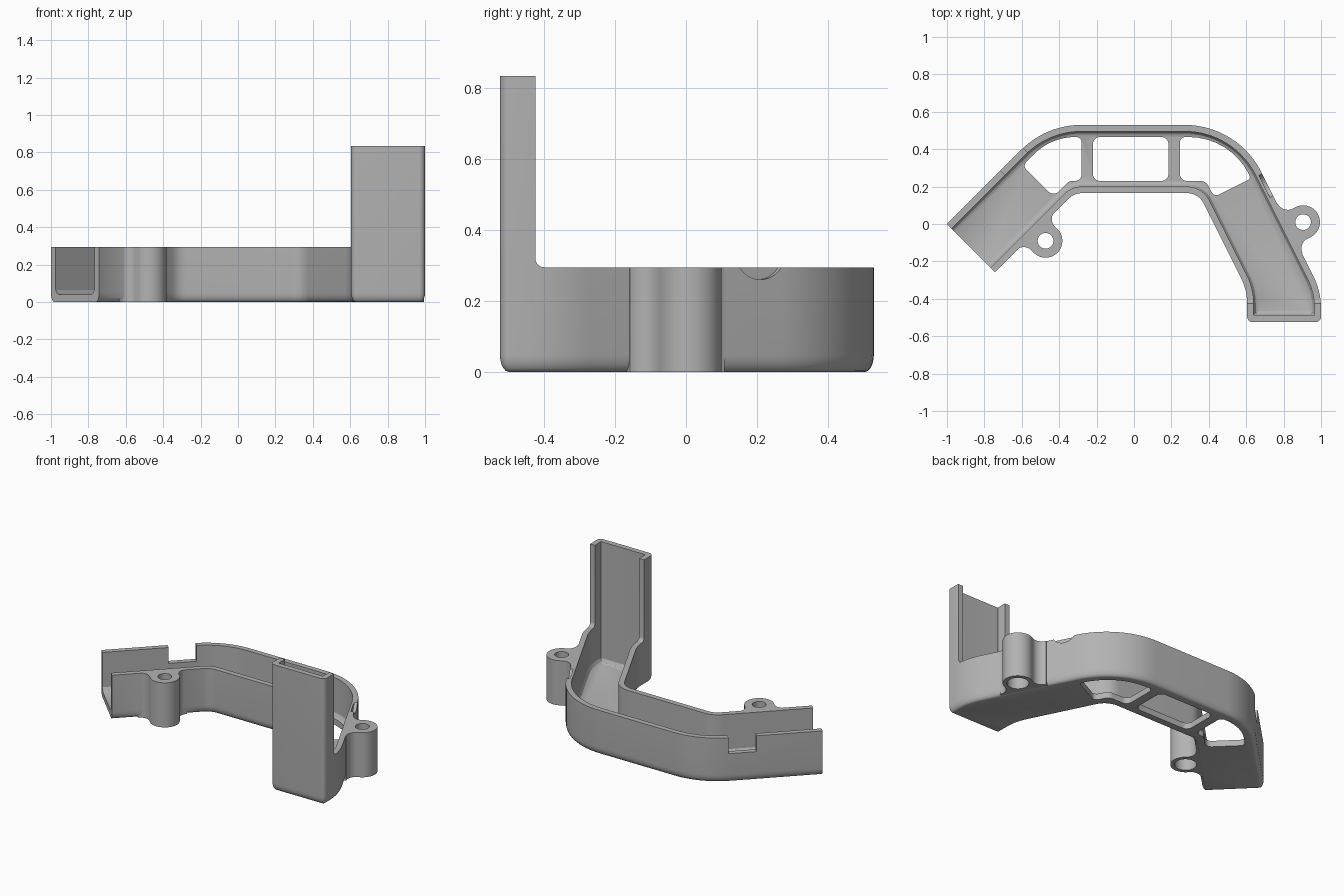
import bpy, bmesh, math
from mathutils import Vector, Matrix

if "Cube" in bpy.data.objects:
    bpy.data.objects.remove(bpy.data.objects["Cube"])

RIM, TOP = 0.295, 0.835
grey = bpy.data.materials.new("grey_plastic")
grey.diffuse_color = (0.45, 0.45, 0.45, 1)
grey.use_nodes = True
grey.node_tree.nodes["Principled BSDF"].inputs["Base Color"].default_value = grey.diffuse_color


def inset(corners, d):
    """Move a counter-clockwise outline of (x, y, radius) corners inward by d."""
    out, n = [], len(corners)
    for i, (x, y, r) in enumerate(corners):
        p = Vector((x, y))
        a = (p - Vector(corners[i - 1][:2])).normalized()
        b = (Vector(corners[(i + 1) % n][:2]) - p).normalized()
        na, nb = Vector((-a.y, a.x)), Vector((-b.y, b.x))
        q = p + (na + nb) * d / (1 + na.dot(nb))
        convex = a.x * b.y - a.y * b.x > 0
        out.append((q.x, q.y, max(r - d, 0.004) if convex else r + d))
    return out


def rounded(corners, seg=14):
    """Replace every corner by an arc of its radius."""
    pts, n = [], len(corners)
    for i, (x, y, r) in enumerate(corners):
        p = Vector((x, y))
        a = (Vector(corners[i - 1][:2]) - p).normalized()
        b = (Vector(corners[(i + 1) % n][:2]) - p).normalized()
        half = a.angle(b) / 2
        c = p + (a + b).normalized() * r / math.sin(half)
        s, e = p + a * r / math.tan(half) - c, p + b * r / math.tan(half) - c
        turn = math.atan2(s.x * e.y - s.y * e.x, s.dot(e))
        for k in range(seg + 1):
            t = turn * k / seg
            pts.append((c.x + s.x * math.cos(t) - s.y * math.sin(t),
                        c.y + s.x * math.sin(t) + s.y * math.cos(t)))
    return pts


def loft(name, layers, matrix=Matrix()):
    """Solid through a stack of (z, points) loops."""
    bm = bmesh.new()
    loops = [[bm.verts.new((x, y, z)) for x, y in pts] for z, pts in layers]
    n = len(loops[0])
    for lo, hi in zip(loops, loops[1:]):
        for i in range(n):
            bm.faces.new((lo[i], lo[(i + 1) % n], hi[(i + 1) % n], hi[i]))
    bm.faces.new(loops[0][::-1])
    bm.faces.new(loops[-1])
    bmesh.ops.recalc_face_normals(bm, faces=bm.faces)
    bm.transform(matrix)
    me = bpy.data.meshes.new(name)
    bm.to_mesh(me)
    bm.free()
    me.materials.append(grey)
    ob = bpy.data.objects.new(name, me)
    bpy.context.collection.objects.link(ob)
    return ob


def circle(r, n=40):
    return [(r * math.cos(2 * math.pi * k / n), r * math.sin(2 * math.pi * k / n)) for k in range(n)]


def box(x, y):
    return [(-x, -y), (x, -y), (x, y), (-x, y)]


def combine(target, tool, op):
    mod = target.modifiers.new(op, 'BOOLEAN')
    mod.operation, mod.solver, mod.object = op, 'EXACT', tool
    with bpy.context.temp_override(object=target, active_object=target):
        bpy.ops.object.modifier_apply(modifier=mod.name)
    bpy.data.objects.remove(tool)


# Channel outline; the left arm is overlong and trimmed afterwards
outline = [(-0.942, -0.458, 0.004), (-0.3195, 0.165, 0.1), (0.345, 0.165, 0.1),
           (0.605, -0.355, 0.3), (0.605, -0.525, 0.03), (1.0, -0.525, 0.03),
           (1.0, -0.36, 0.4), (0.555, 0.53, 0.46), (-0.47, 0.53, 0.46), (-1.2, -0.2, 0.004)]

# Outer body with a rounded bottom edge
body = loft("channel_housing", [
    (0.05 * (1 - math.sin(t)), rounded(inset(outline, 0.025 * (1 - math.cos(t)))))
    for t in (math.pi / 2 * k / 5 for k in range(5, -1, -1))] + [(TOP, rounded(outline))])

# Screw ears: round boss with concave blends into the wall
RB, F, D = 0.09, 0.06, 0.077
ears = [(-0.473, -0.09, -45), (0.904, 0.01, math.degrees(math.atan(0.5)))]
dx = math.sqrt((RB + F) ** 2 - (D - F) ** 2)
lean = math.atan2(D - F, dx)
side = [(dx, -0.02)]
for k in range(9):
    a = -math.pi / 2 - k / 8 * (math.pi / 2 - lean)
    side.append((dx + F * math.cos(a), F + F * math.sin(a)))
for k in range(1, 15):
    a = -lean + k / 14 * (math.pi / 2 + lean)
    side.append((RB * math.cos(a), D + RB * math.sin(a)))
ear_shape = side + [(-x, y) for x, y in side[-2::-1]]
for x, y, ang in ears:
    m = (Matrix.Translation((x, y, 0)) @ Matrix.Rotation(math.radians(ang - 90), 4, 'Z')
         @ Matrix.Translation((0, -D, 0)))
    combine(body, loft("ear", [(0, ear_shape), (RIM + 0.02, ear_shape)], m), 'UNION')

# Hollow cavity with a chamfer along the floor
combine(body, loft("cavity", [(0.04, rounded(inset(outline, 0.06))),
                              (0.047, rounded(inset(outline, 0.046))),
                              (0.065, rounded(inset(outline, 0.035))),
                              (1.0, rounded(inset(outline, 0.035)))]), 'DIFFERENCE')

# Trim above the rim, leaving the tall end guard with a filleted foot
profile = [(1, RIM), (1, 1.1), (-0.425, 1.1)]
for k in range(7):
    a = math.pi + k / 6 * math.pi / 2
    profile.append((-0.4 + 0.025 * math.cos(a), RIM + 0.025 + 0.025 * math.sin(a)))
to_side = Matrix(((0, 0, 1, 0), (1, 0, 0, 0), (0, 1, 0, 0), (0, 0, 0, 1)))
combine(body, loft("rim_trim", [(-1.6, profile), (1.6, profile)], to_side), 'DIFFERENCE')

# Square-cut open end of the left arm
arm = Matrix.Rotation(math.radians(45), 4, 'Z')
cut = Matrix.Translation((-0.871, -0.129, 0)) @ arm @ Matrix.Translation((-0.3, 0, 0))
combine(body, loft("end_trim", [(-0.1, box(0.3, 0.4)), (1, box(0.3, 0.4))], cut), 'DIFFERENCE')

# Floor openings separated by two bars
openings = [
    [(-0.22, 0.23, 0.04), (0.185, 0.23, 0.04), (0.185, 0.465, 0.04), (-0.22, 0.465, 0.04)],
    [(-0.28, 0.23, 0.035), (-0.28, 0.465, 0.03), (-0.443, 0.465, 0.31),
     (-0.597, 0.311, 0.03), (-0.43, 0.146, 0.04), (-0.346, 0.23, 0.04)],
    [(0.245, 0.23, 0.04), (0.385, 0.23, 0.05), (0.428, 0.144, 0.03),
     (0.626, 0.243, 0.02), (0.515, 0.465, 0.36), (0.245, 0.465, 0.03)]]
for shape in openings:
    pts = rounded(shape, 8)
    combine(body, loft("opening", [(-0.1, pts), (0.1, pts)]), 'DIFFERENCE')

# Screw holes with wide recesses from below
for x, y, _ in ears:
    for r, lo, hi in ((0.042, -0.1, 0.5), (0.065, -0.1, 0.2)):
        combine(body, loft("hole", [(lo, circle(r)), (hi, circle(r))],
                           Matrix.Translation((x, y, 0))), 'DIFFERENCE')

# Cable notch in the outer wall of the left arm
m = Matrix.Translation((-0.655, 0.345, 0)) @ arm
combine(body, loft("notch", [(0.19, box(0.085, 0.06)), (0.5, box(0.085, 0.06))], m), 'DIFFERENCE')

# Shallow round thumb dimple on the right outer wall
axis = Vector((0.894, 0.447, 0)).to_track_quat('Z', 'Y').to_matrix().to_4x4()
m = Matrix.Translation((0.715, 0.21, 0.34)) @ axis
combine(body, loft("dimple", [(-0.02, circle(0.08)), (0.03, circle(0.08))], m), 'DIFFERENCE')

# Smooth curved walls, crisp edges
bpy.context.view_layer.objects.active = body
body.select_set(True)
bpy.ops.object.shade_smooth_by_angle(angle=math.radians(30))
